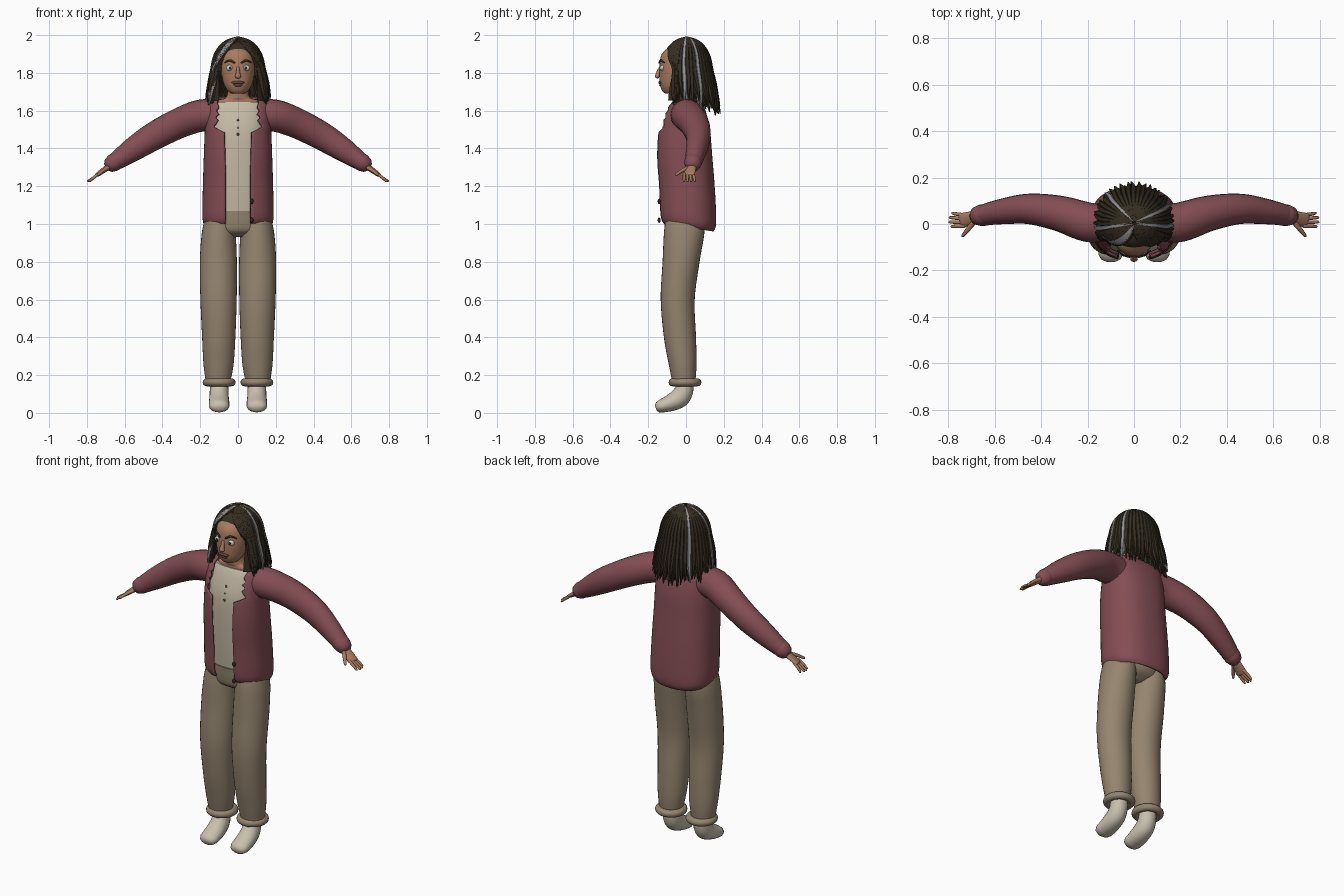
import bpy, bmesh, math, random
from mathutils import Vector

if "Cube" in bpy.data.objects:
    bpy.data.objects.remove(bpy.data.objects["Cube"])
random.seed(4)


def material(name, r, g, b):
    m = bpy.data.materials.new(name)
    m.use_nodes = True
    m.diffuse_color = (r, g, b, 1)
    m.node_tree.nodes["Principled BSDF"].inputs["Base Color"].default_value = (r, g, b, 1)
    return m


HAIR = material("dark brown hair", .035, .026, .015)
GREY = material("grey hair", .28, .28, .29)
SKIN = material("brown skin", .40, .20, .12)
JACKET = material("dusty red cloth", .23, .075, .088)
SHIRT = material("cream cloth", .56, .49, .38)
PANTS = material("tan cloth", .30, .235, .16)
SHOE = material("pale cream", .58, .53, .43)
EYE = material("eye white", .62, .60, .50)
LIP = material("dark lips", .13, .06, .045)
METAL = material("dark metal", .03, .02, .02)
parts = []


def sample(rows, steps):
    """Smooth interpolation through rows of numbers."""
    out = []
    for i in range(len(rows) - 1):
        a, b, c, d = rows[max(i - 1, 0)], rows[i], rows[i + 1], rows[min(i + 2, len(rows) - 1)]
        for k in range(steps):
            t = k / steps
            out.append([.5 * (2 * q + (r - p) * t + (2 * p - 5 * q + 4 * r - s) * t * t
                              + (3 * q - p - 3 * r + s) * t ** 3) for p, q, r, s in zip(a, b, c, d)])
    return out + [list(rows[-1])]


def finish(name, bm, mat):
    bmesh.ops.recalc_face_normals(bm, faces=bm.faces[:])
    me = bpy.data.meshes.new(name)
    bm.to_mesh(me)
    bm.free()
    me.materials.append(mat)
    ob = bpy.data.objects.new(name, me)
    bpy.context.collection.objects.link(ob)
    parts.append(ob)
    return ob


def loft(name, rings, mat, closed=True):
    bm = bmesh.new()
    vs = [[bm.verts.new(p) for p in ring] for ring in rings]
    n = len(vs[0])
    for a, b in zip(vs, vs[1:]):
        for i in range(n if closed else n - 1):
            j = (i + 1) % n
            bm.faces.new((a[i], a[j], b[j], b[i]))
    if closed:
        bm.faces.new(vs[0])
        bm.faces.new(vs[-1])
    return finish(name, bm, mat)


def power(v, e):
    return math.copysign(abs(v) ** e, v)


def ring(x, y, z, rx, ry, n=2.0, gap=0, tilt=0, count=32):
    """Horizontal ring; a gap leaves it open at the front."""
    a0 = math.asin(min(gap / rx, .96) ** (n / 2)) if gap else 0
    pts = []
    for i in range(count):
        a = a0 + (2 * math.pi - 2 * a0) * i / (count - 1 if gap else count)
        dy = -power(math.cos(a), 2 / n) * ry
        pts.append((x + power(math.sin(a), 2 / n) * rx, y + dy, z - tilt * dy))
    return pts


def column(name, rows, mat, steps=5, n=2.0):
    return loft(name, [ring(*r, n=n) for r in sample(rows, steps)], mat)


def tube(name, rows, mat, side=1, ref=(0, 0, 1), steps=5, count=20):
    """Tube along rows of x, y, z and two radii, with rounded ends."""
    rows = sample(rows, steps)
    rings = []
    for i, (x, y, z, ra, rb) in enumerate(rows):
        t = (Vector(rows[min(i + 1, len(rows) - 1)][:3]) - Vector(rows[max(i - 1, 0)][:3])).normalized()
        u = t.cross(Vector(ref)).normalized()
        v = u.cross(t)
        ends = (0,) if 0 < i < len(rows) - 1 else (.9, .6, 0) if i == 0 else (0, .6, .9)
        for e in ends:
            f = math.sqrt(1 - e * e)
            c = Vector((x, y, z)) + t * e * min(ra, rb) * (-1 if i == 0 else 1)
            pts = [c + u * ra * f * math.cos(k * math.tau / count) + v * rb * f * math.sin(k * math.tau / count)
                   for k in range(count)]
            rings.append([(p.x * side, p.y, p.z) for p in pts])
    return loft(name, rings, mat)


def ball(name, pos, size, mat):
    bm = bmesh.new()
    bmesh.ops.create_uvsphere(bm, u_segments=16, v_segments=10, radius=1)
    for v in bm.verts:
        v.co = Vector(a * b + c for a, b, c in zip(v.co, size, pos))
    return finish(name, bm, mat)


# Torso, shirt and neck
column("trouser_waist", [(0, -.01, .93, .08, .05), (0, -.008, .96, .15, .095),
                         (0, -.005, 1.0, .163, .11), (0, -.005, 1.07, .155, .115)], PANTS)
column("shirt", [(0, 0, 1.06, .15, .112), (0, -.005, 1.2, .15, .118), (0, -.01, 1.38, .15, .12),
                 (0, -.01, 1.5, .15, .115), (0, -.01, 1.6, .145, .085), (0, -.01, 1.645, .13, .062)], SHIRT, n=2.4)
column("neck", [(0, -.012, 1.62, .125, .058), (0, -.014, 1.655, .105, .054),
                (0, -.022, 1.675, .06, .052), (0, -.03, 1.76, .05, .05)], SKIN)
for k, z in enumerate((1.55, 1.51, 1.475)):
    ball("shirt_button", (0, -.111 - .008 * k, z), (.007, .006, .007), LIP)

# Jacket shell, open at the front with a notched collar edge
body = sample([(.985, .01, .163, .13), (1.03, .01, .182, .144), (1.2, .002, .18, .144), (1.36, -.01, .175, .143),
               (1.5, -.012, .17, .133), (1.59, -.008, .168, .108), (1.64, -.003, .16, .082),
               (1.668, 0, .125, .05)], 8)
edge = [(.9, .058), (1.02, .066), (1.3, .066), (1.497, .072), (1.503, .135), (1.55, .105), (1.565, .122),
        (1.58, .1), (1.6, .116), (1.615, .1), (1.64, .108), (1.7, .1)]


def opening(z):
    for (z0, g0), (z1, g1) in zip(edge, edge[1:]):
        if z <= z1:
            return g0 + (g1 - g0) * (z - z0) / (z1 - z0)
    return edge[-1][1]


jacket = loft("jacket_body", [ring(0, y, z, rx, ry, 2.4, opening(z), .17 * max(0, 1.15 - z) / .165, 56)
                              for z, y, rx, ry in body], JACKET, closed=False)
shell = jacket.modifiers.new("thickness", "SOLIDIFY")
shell.thickness, shell.offset = .012, 0
for z in (1.02, 1.12):
    ball("zip_end", (.072, -.142, z), (.01, .008, .014), METAL)

# Sleeves, hands, legs, feet and face details on both sides
for s, tag in ((1, "left"), (-1, "right")):
    tube(tag + "_sleeve", [(.1, 0, 1.572, .08, .085), (.2, .008, 1.573, .085, .085), (.32, .045, 1.53, .077, .08),
                           (.45, .065, 1.462, .066, .074), (.56, .055, 1.392, .056, .063),
                           (.645, .04, 1.333, .046, .048)], JACKET, s)
    tube(tag + "_sleeve_cuff", [(.635, .04, 1.34, .047, .048), (.663, .037, 1.322, .046, .047)], JACKET, s)
    tube(tag + "_palm", [(.64, .036, 1.335, .023, .02), (.69, .03, 1.30, .026, .016),
                         (.742, .015, 1.262, .033, .011)], SKIN, s)
    for k in range(4):
        y = .039 - .016 * k
        tip = (.782, .793, .794, .785)[k]
        tube(tag + "_finger", [(.735, y, 1.267, .008, .008), (.765, y * 1.1, 1.245, .008, .008),
                               (tip, y * 1.2, 1.228, .006, .006)], SKIN, s, steps=3, count=10)
    tube(tag + "_thumb", [(.685, .015, 1.30, .012, .011), (.715, -.022, 1.282, .01, .009),
                          (.738, -.05, 1.262, .007, .007)], SKIN, s, steps=3, count=10)

    column(tag + "_trouser_leg", [(s * x, y, z, rx, ry) for x, y, z, rx, ry in (
        (.095, -.007, 1.03, .08, .10), (.102, -.01, .95, .09, .107), (.104, -.026, .8, .098, .098),
        (.103, -.044, .6, .096, .09), (.102, -.032, .4, .088, .085), (.103, -.018, .26, .08, .074),
        (.105, -.012, .17, .066, .062))], PANTS)
    bpy.ops.mesh.primitive_torus_add(location=(s * .1, -.005, .162), major_radius=.066, minor_radius=.021,
                                     major_segments=40, minor_segments=12)
    cuff = bpy.context.object
    cuff.name = tag + "_trouser_cuff"
    cuff.data.materials.append(PANTS)
    parts.append(cuff)
    tube(tag + "_shoe", [(.1, -.008, .19, .046, .046), (.1, -.008, .13, .048, .049), (.1, -.03, .085, .053, .051),
                         (.1, -.075, .056, .046, .054), (.1, -.13, .036, .035, .054)], SHOE, s, ref=(1, 0, 0))

    ball(tag + "_eye", (s * .042, -.126, 1.826), (.021, .012, .016), EYE)
    ball(tag + "_pupil", (s * .042, -.137, 1.826), (.007, .003, .008), METAL)
    tube(tag + "_eyebrow", [(.018, -.143, 1.853, .004, .005), (.045, -.134, 1.866, .004, .006),
                            (.07, -.115, 1.855, .003, .003)], HAIR, s, count=8)
    ball(tag + "_ear", (s * .09, -.03, 1.81), (.012, .02, .03), SKIN)

# Head
column("head", [(0, -.08, 1.69, .02, .02), (0, -.075, 1.697, .045, .045), (0, -.063, 1.73, .07, .073),
                (0, -.051, 1.78, .085, .09), (0, -.046, 1.84, .09, .094), (0, -.04, 1.9, .082, .088),
                (0, -.035, 1.945, .04, .045)], SKIN)
tube("nose", [(0, -.135, 1.83, .008, .008), (0, -.147, 1.80, .011, .011), (0, -.152, 1.782, .012, .017)],
     SKIN, ref=(1, 0, 0), count=12)
ball("upper_lip", (0, -.135, 1.749), (.034, .011, .009), LIP)
ball("lower_lip", (0, -.131, 1.735), (.025, .011, .008), LIP)

# Hair base: a cap over the skull and a curtain open at the face
column("hair_cap", [(0, .015, 1.81, .115, .105), (0, .012, 1.86, .118, .11), (0, .004, 1.905, .108, .112),
                    (0, 0, 1.95, .08, .085), (0, 0, 1.98, .02, .02)], HAIR)
curtain = [(0, .005, 1.655, .155, .13), (0, .003, 1.72, .145, .125),
           (0, 0, 1.8, .127, .115), (0, 0, 1.88, .115, .112)]
loft("hair_curtain", [ring(*r, gap=.1) for r in sample(curtain, 4)], HAIR, closed=False)

# Hair strands: over the crown, swept aside at the brow, then hanging
strands = bpy.data.curves.new("hair_strands", "CURVE")
strands.dimensions, strands.bevel_depth, strands.bevel_resolution = "3D", .014, 1
strands.use_fill_caps = True
for m in (HAIR, GREY):
    strands.materials.append(m)
TOTAL = 132
streaks = ((-24, 11), (84, 5), (117, 7), (-82, 4), (-137, 6))
for i in range(TOTAL):
    deg = -180 + 360 * (i + .5) / TOTAL
    layer = 1 - .07 * (i % 3)
    side = 1 if deg > -4 else -1
    end = 1.645 - .05 * max(0, -math.cos(math.radians(deg))) + random.uniform(-.025, .035)
    phase = random.uniform(0, math.tau)
    spline = strands.splines.new("NURBS")
    spline.points.add(10)
    for k, p in enumerate(spline.points):
        t = k / 10
        top = min(t / .5, 1)
        fall = max(0, t - .5) / .5
        goal = max(abs(deg), 60 + abs(deg) * .12)
        a = math.radians(deg + (side * goal - deg) * top ** 1.7) + .045 * fall * math.sin(phase + 7 * t)
        theta = top * math.pi / 2
        r = max(math.sin(theta), .05) * (1 + .33 * fall) * layer + .012 * fall * math.sin(phase + 14 * t)
        z = 1.83 + .155 * math.cos(theta) * (.97 + .03 * layer) - (1.83 - end) * fall
        p.co = (.131 * r * math.sin(a), .004 + .012 * fall - .124 * r * math.cos(a), z, 1)
        p.radius = .55 + .6 * top if t < .6 else 1.15 - .95 * ((t - .6) / .4) ** 2
    spline.order_u, spline.resolution_u, spline.use_endpoint_u = 3, 3, True
    spline.material_index = int(any(abs(deg - c) < w for c, w in streaks) and layer > .9)
hair = bpy.data.objects.new("hair_strands", strands)
bpy.context.collection.objects.link(hair)

# Turn strands into a mesh and shade everything smooth
bpy.ops.object.select_all(action="DESELECT")
hair.select_set(True)
bpy.context.view_layer.objects.active = hair
bpy.ops.object.convert(target="MESH")
for ob in parts:
    ob.select_set(True)
bpy.ops.object.shade_smooth_by_angle(angle=math.radians(45))
